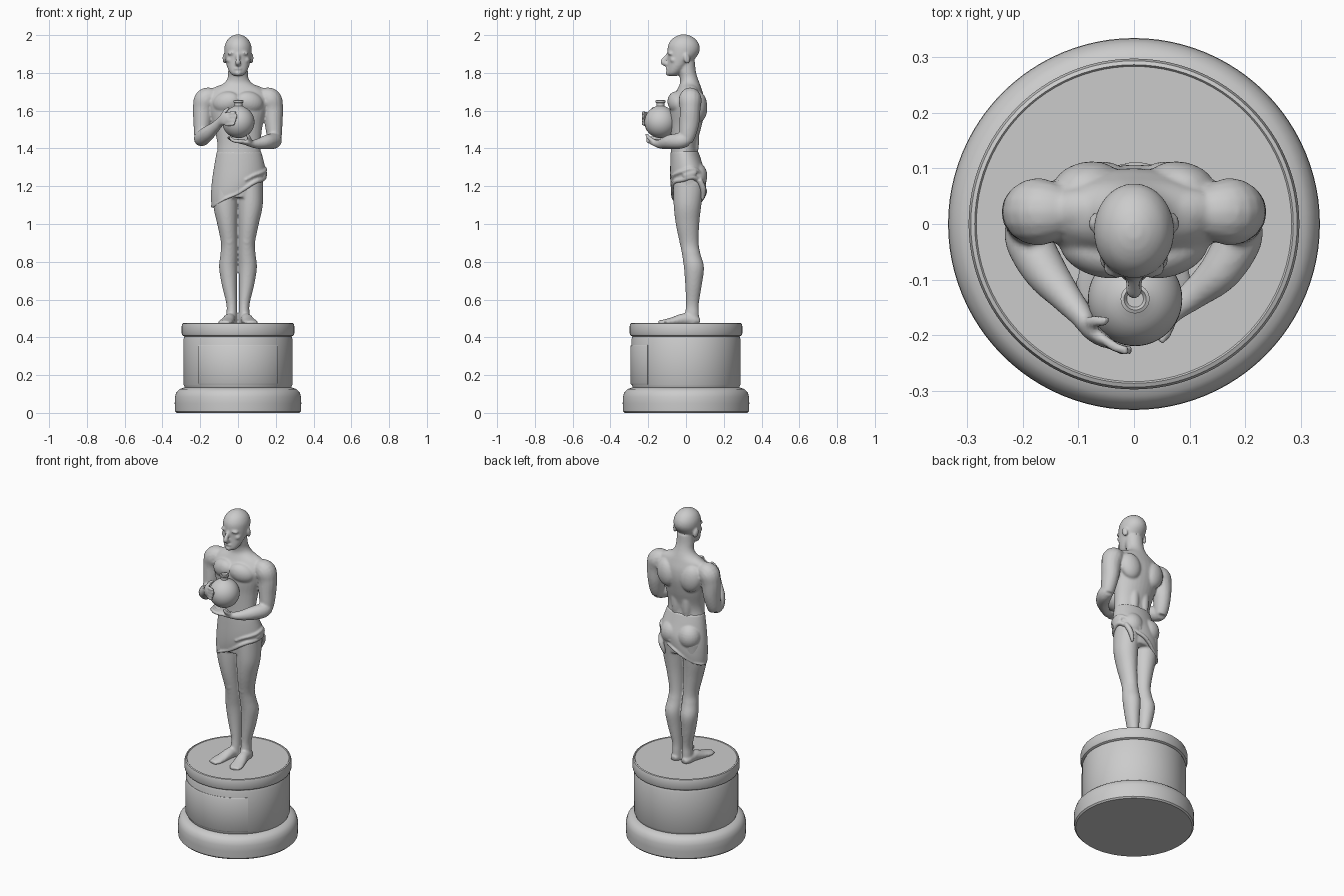
import bpy, bmesh, math
from mathutils import Vector, Matrix, Euler


def spline(pts, n=6, closed=False):
    """Catmull-Rom through rows of numbers."""
    out, m = [], len(pts)
    get = (lambda i: pts[i % m]) if closed else (lambda i: pts[max(0, min(m - 1, i))])
    for i in range(m if closed else m - 1):
        a, b, c, d = (get(i + k) for k in (-1, 0, 1, 2))
        for j in range(n):
            t = j / n
            out.append([0.5 * (2 * q + (r - p) * t + (2 * p - 5 * q + 4 * r - s) * t * t
                               + (3 * q - p - 3 * r + s) * t ** 3) for p, q, r, s in zip(a, b, c, d)])
    return out if closed else out + [list(pts[-1])]


def skin(bm, rings, closed=False):
    vs = [[bm.verts.new(p) for p in r] for r in rings]
    n = len(vs[0])
    for i in range(len(vs) if closed else len(vs) - 1):
        a, b = vs[i], vs[(i + 1) % len(vs)]
        for j in range(n):
            bm.faces.new((a[j], a[(j + 1) % n], b[(j + 1) % n], b[j]))
    if not closed:
        bm.faces.new(vs[0])
        bm.faces.new(vs[-1])


def loft(bm, pts, seg=32):
    """Level rings (x, y, z, rx, ry, slope)."""
    rings = []
    for x, y, z, rx, ry, k in spline([tuple(p) + (0,) * (6 - len(p)) for p in pts]):
        ring = []
        for j in range(seg):
            a = math.tau * j / seg
            px = x + rx * math.cos(a)
            ring.append((px, y + ry * math.sin(a), z + k * px))
        rings.append(ring)
    skin(bm, rings)


def tube(bm, pts, closed=False, ref=(0, 0, 1), seg=16):
    """Rings across a path (x, y, z, width, height)."""
    rows = spline([p if len(p) == 5 else tuple(p) + (p[3],) for p in pts], 6, closed)
    rings, m = [], len(rows)
    for i, r in enumerate(rows):
        nxt = rows[(i + 1) % m] if closed else rows[min(i + 1, m - 1)]
        prv = rows[i - 1] if closed else rows[max(i - 1, 0)]
        t = (Vector(nxt[:3]) - Vector(prv[:3])).normalized()
        side = t.cross(Vector(ref)).normalized()
        up = side.cross(t)
        rings.append([Vector(r[:3]) + side * r[3] * math.cos(math.tau * j / seg)
                      + up * r[4] * math.sin(math.tau * j / seg) for j in range(seg)])
    skin(bm, rings, closed)


def blob(bm, loc, size, rot=(0, 0, 0)):
    bmesh.ops.create_uvsphere(bm, u_segments=24, v_segments=14, radius=1,
                              matrix=Matrix.LocRotScale(Vector(loc), Euler(rot), Vector(size)))


def finish(bm, name, voxel=None, smooth=4, angle=35):
    bmesh.ops.recalc_face_normals(bm, faces=bm.faces)
    me = bpy.data.meshes.new(name)
    bm.to_mesh(me)
    bm.free()
    ob = bpy.data.objects.new(name, me)
    bpy.context.collection.objects.link(ob)
    if voxel:
        r = ob.modifiers.new("Fuse", 'REMESH')
        r.mode, r.voxel_size, r.use_smooth_shade = 'VOXEL', voxel, True
        s = ob.modifiers.new("Soften", 'SMOOTH')
        s.factor, s.iterations = 0.5, smooth
    else:
        bpy.ops.object.select_all(action='DESELECT')
        ob.select_set(True)
        bpy.context.view_layer.objects.active = ob
        bpy.ops.object.shade_smooth_by_angle(angle=math.radians(angle))
    return ob


def lathe(name, prof, loc=(0, 0, 0), seg=96):
    bm = bmesh.new()
    skin(bm, [[(loc[0] + r * math.cos(math.tau * j / seg), loc[1] + r * math.sin(math.tau * j / seg), loc[2] + z)
               for j in range(seg)] for r, z in prof])
    return finish(bm, name)


# Pedestal
lathe("pedestal_foot", [(.325, 0), (.333, .008), (.335, .05), (.334, .085), (.326, .11), (.31, .126), (.285, .134)])
lathe("pedestal_drum", [(.28, .125), (.284, .14), (.289, .15), (.289, .39), (.284, .402), (.28, .42)])
lathe("pedestal_top", [(.284, .404), (.294, .41), (.298, .42), (.298, .46), (.294, .473), (.287, .476),
                       (.284, .472), (.278, .472)])

# Curved plate on the front of the drum
bm = bmesh.new()
rings = []
for i in range(25):
    a = math.radians(-90 - 46 + 92 * i / 24)
    rings.append([(r * math.cos(a), r * math.sin(a), z)
                  for r, z in ((.28, .15), (.291, .15), (.295, .157), (.295, .353), (.291, .36), (.28, .36))])
skin(bm, rings)
finish(bm, "front_plate")

# Body: torso, neck and head
bm = bmesh.new()
loft(bm, [(0, .012, 1.14, .115, .078), (0, .012, 1.22, .134, .086), (.003, .012, 1.28, .131, .084),
          (.005, -.008, 1.36, .118, .072), (.005, -.01, 1.43, .115, .07), (0, 0, 1.52, .13, .083),
          (0, .006, 1.60, .15, .093), (0, .01, 1.66, .16, .088), (0, .018, 1.71, .135, .066),
          (0, .02, 1.745, .075, .052), (0, .014, 1.775, .055, .047), (0, .005, 1.81, .052, .047),
          (0, 0, 1.86, .05, .047)])
loft(bm, [(0, -.07, 1.783, .02, .018), (0, -.063, 1.797, .04, .037), (0, -.046, 1.83, .057, .052),
          (0, -.026, 1.87, .067, .07), (0, -.014, 1.91, .072, .084), (0, -.012, 1.945, .07, .083),
          (0, -.012, 1.975, .056, .066), (0, -.012, 1.994, .034, .04), (0, -.012, 2.003, .012, .014)])

# Facial features
tube(bm, [(0, -.09, 1.905, .009), (0, -.108, 1.88, .011), (0, -.122, 1.857, .014), (0, -.1, 1.847, .014)], ref=(1, 0, 0))
blob(bm, (0, -.094, 1.822), (.023, .014, .008))
blob(bm, (0, -.092, 1.798), (.02, .016, .014))
for s in (-1, 1):
    blob(bm, (s * .03, -.082, 1.905), (.027, .016, .009), (0, s * .15, 0))
    blob(bm, (s * .042, -.065, 1.868), (.02, .02, .015))
    blob(bm, (s * .071, .005, 1.875), (.01, .017, .028), (.2, 0, s * .35))

for s in (-1, 1):
    # Chest, back and seat muscles
    blob(bm, (s * .062, -.05, 1.645), (.075, .045, .055), (0, s * .25, s * .3))
    blob(bm, (s * .085, .07, 1.62), (.062, .042, .08), (0, s * .2, -s * .2))
    blob(bm, (s * .085, .025, 1.705), (.085, .04, .032), (0, s * .3, 0))
    blob(bm, (s * .035, .04, 1.46), (.03, .03, .13))
    blob(bm, (s * .058, .045, 1.25), (.064, .062, .075))
    # Leg and foot
    loft(bm, [(s * .066, .015, 1.22, .066, .082), (s * .066, .008, 1.10, .065, .073), (s * .057, .008, 1.00, .053, .062),
              (s * .047, .017, .90, .043, .05), (s * .048, .028, .84, .045, .049), (s * .052, .042, .77, .048, .053),
              (s * .046, .04, .68, .04, .044), (s * .034, .034, .58, .028, .034), (s * .033, .032, .53, .028, .036),
              (s * .035, .03, .47, .031, .04)])
    blob(bm, (s * .046, -.018, .915), (.026, .018, .035))
    tube(bm, [(s * .034, .073, .485, .018, .015), (s * .037, .045, .49, .03, .025), (s * .045, -.01, .495, .031, .032),
              (s * .058, -.07, .485, .036, .022), (s * .068, -.115, .48, .038, .015), (s * .074, -.145, .478, .026, .01)])
    # Upper arm
    tube(bm, [(s * .12, .022, 1.675, .045), (s * .168, .022, 1.66, .061), (s * .184, .022, 1.61, .055),
              (s * .188, .018, 1.54, .048, .053), (s * .192, .008, 1.475, .041, .045),
              (s * .193, .0, 1.435, .034, .034)], ref=(0, 1, 0))

# Forearms: one hand over the jar, the other beneath it
tube(bm, [(-.195, .008, 1.45, .036), (-.19, -.03, 1.455, .042), (-.16, -.085, 1.48, .039), (-.12, -.135, 1.515, .028),
          (-.095, -.165, 1.54, .022, .026), (-.075, -.195, 1.555, .016, .032), (-.05, -.213, 1.565, .012, .03)])
tube(bm, [(.195, .008, 1.45, .036), (.188, -.03, 1.44, .042), (.155, -.085, 1.435, .038), (.11, -.125, 1.425, .028),
          (.075, -.15, 1.425, .024, .02), (.04, -.165, 1.432, .034, .014), (.0, -.17, 1.44, .036, .012)])
for k in range(4):
    e = 1.588 - k * .02
    tube(bm, [(-.065, -.2, e - .005, .009), (-.035, -.221, e, .009), (-.002 - abs(k - 1) * .007, -.229, e + .002, .008)])
    y = -.135 - k * .021
    tube(bm, [(.02, y, 1.435, .01), (-.025, y - .003, 1.442, .01), (-.055 + k * .004, y - .004, 1.462, .008)])
tube(bm, [(-.085, -.18, 1.57, .011), (-.07, -.175, 1.595, .011), (-.048, -.175, 1.615, .008)])
tube(bm, [(.07, -.16, 1.43, .012), (.058, -.195, 1.455, .011), (.048, -.21, 1.478, .008)])
finish(bm, "figure_body", .0065, 3)

# Round jar with a short lipped neck
prof = [(.085 * math.cos(a), .085 * math.sin(a)) for a in (math.radians(-88 + 8 * i) for i in range(20))]
lathe("jar", prof + [(.021, .085), (.021, .1), (.026, .104), (.026, .113), (.02, .116), (.015, .108)],
      (.002, -.135, 1.54), 48)

# Wrapped cloth with a sloping hem
bm = bmesh.new()
loft(bm, [(.005, -.008, 1.385, .117, .073, 0), (.004, 0, 1.33, .129, .083, .12), (.002, .01, 1.26, .141, .094, .3),
          (.001, .012, 1.21, .144, .094, .45), (0, .012, 1.165, .14, .088, .56)], 48)
for s in (-1, 1):
    blob(bm, (s * .058, .047, 1.255), (.068, .066, .075))
# Rolled hem and the fold above it
hem, fold = [], []
for i in range(24):
    a = math.tau * i / 24
    w = .004 * math.sin(5 * a)
    x = (.138 + w) * math.cos(a)
    hem.append((x, .012 + (.087 + w) * math.sin(a), 1.168 + .56 * x + w, .009 + .004 * math.cos(a)))
tube(bm, hem, True)
for i in range(9):
    a = math.radians(-75 + 150 * i / 8)
    x = .144 * math.cos(a)
    fold.append((x, .012 + .094 * math.sin(a), 1.205 + .58 * x + .006 * math.sin(4 * a), .006 + .005 * math.cos(a)))
tube(bm, fold)
# Gathered end at the hip and a hanging corner
blob(bm, (.138, .02, 1.265), (.016, .04, .022), (.3, 0, 0))
tube(bm, [(.12, .07, 1.235, .014), (.105, .09, 1.19, .016), (.09, .09, 1.15, .012), (.085, .085, 1.125, .006)], ref=(0, 1, 0))
finish(bm, "wrapped_cloth", .0055, 3)
